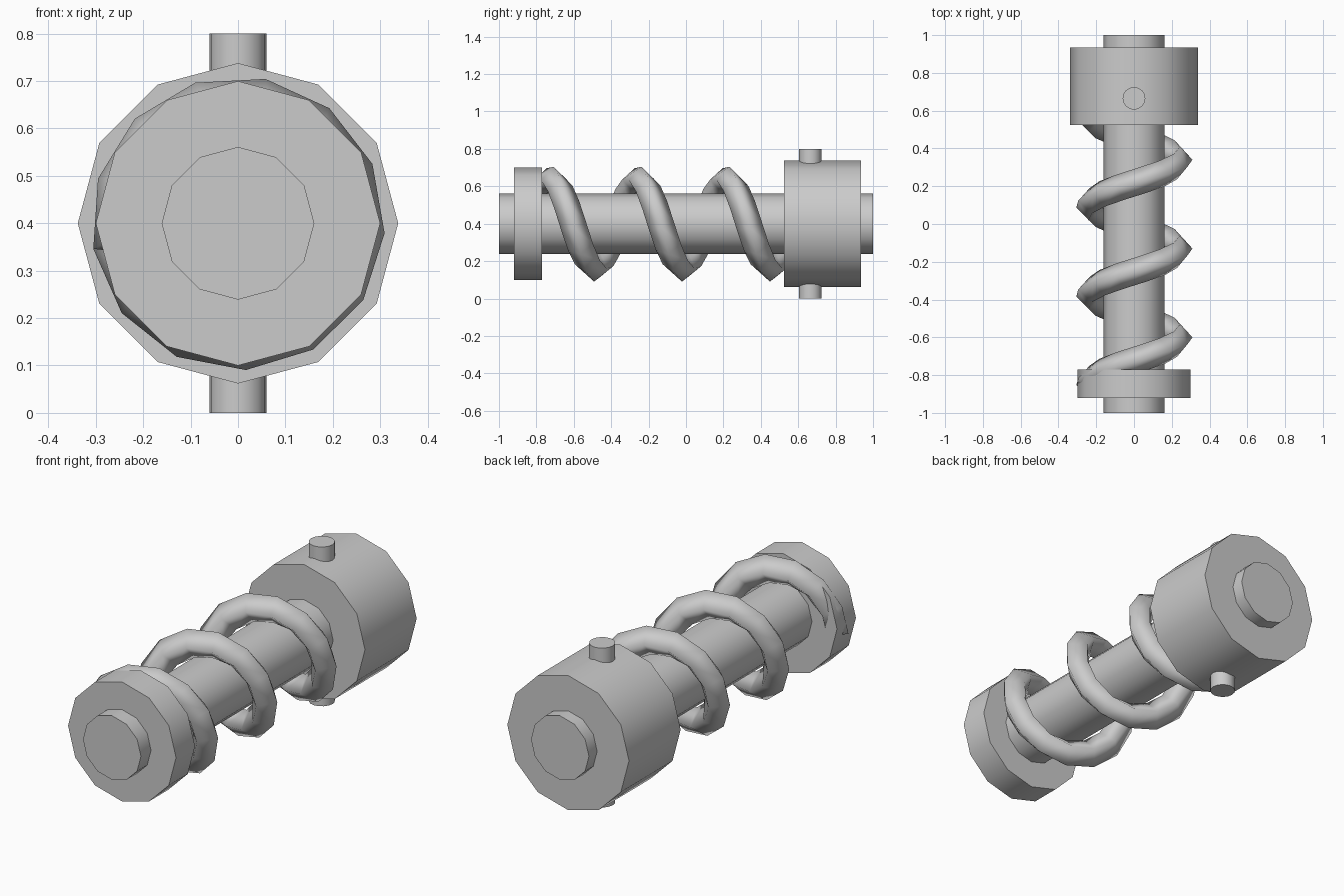
import bpy
import bmesh
from math import cos, sin, pi, radians
from mathutils import Vector

default_cube = bpy.data.objects.get("Cube")
if default_cube:
    bpy.data.objects.remove(default_cube, do_unlink=True)

AXIS_HEIGHT = 0.4

# Single plain grey metal
metal = bpy.data.materials.new("grey metal")
metal.use_nodes = True
grey = (0.6, 0.6, 0.6, 1)
metal.diffuse_color = grey
metal.node_tree.nodes["Principled BSDF"].inputs["Base Color"].default_value = grey


def rod(name, radius, start, end, sides=12):
    """Cylinder lying along y, with a corner at the top."""
    bpy.ops.mesh.primitive_cylinder_add(
        vertices=sides, radius=radius, depth=end - start,
        location=(0, (start + end) / 2, AXIS_HEIGHT), rotation=(pi / 2, 0, 0))
    obj = bpy.context.object
    obj.name = name
    obj.data.materials.append(metal)
    bpy.ops.object.shade_smooth_by_angle(angle=radians(35))
    return obj


# Shaft and its two collars
rod("shaft", 0.161, -1, 1)
rod("front_collar", 0.3, -0.92, -0.77)
rod("rear_collar", 0.338, 0.525, 0.935)

# Upright pin through the rear collar
pin = rod("cross_pin", 0.06, -0.4, 0.4, sides=16)
pin.rotation_euler = (0, 0, 0)
pin.location = (0, 0.665, AXIS_HEIGHT)


def helix_thread(name, radius, thickness, pitch, start_turn, start_y, steps, per_turn):
    """Diamond section swept along a helix around the shaft."""
    bm = bmesh.new()
    rings = []
    for i in range(steps + 1):
        angle = start_turn + 2 * pi * i / per_turn
        outward = Vector((sin(angle), 0, cos(angle)))
        along = Vector((cos(angle), pitch / (2 * pi * radius), -sin(angle))).normalized()
        side = outward.cross(along)
        centre = outward * radius + Vector((0, start_y + pitch * i / per_turn, AXIS_HEIGHT))
        rings.append([bm.verts.new(centre + d * thickness)
                      for d in (outward, side, -outward, -side)])
    for a, b in zip(rings, rings[1:]):
        for k in range(4):
            n = (k + 1) % 4
            bm.faces.new((a[k], a[n], b[n], b[k]))
    bm.faces.new(rings[0])
    bm.faces.new(rings[-1])
    bmesh.ops.recalc_face_normals(bm, faces=bm.faces)
    for face in bm.faces:
        face.smooth = True
    mesh = bpy.data.meshes.new(name)
    bm.to_mesh(mesh)
    bm.free()
    mesh.materials.append(metal)
    obj = bpy.data.objects.new(name, mesh)
    bpy.context.collection.objects.link(obj)
    return obj


# Coiled thread between the collars
helix_thread("spiral_thread", 0.24, 0.07, 0.47, radians(-460), -0.853, 41, 13)
